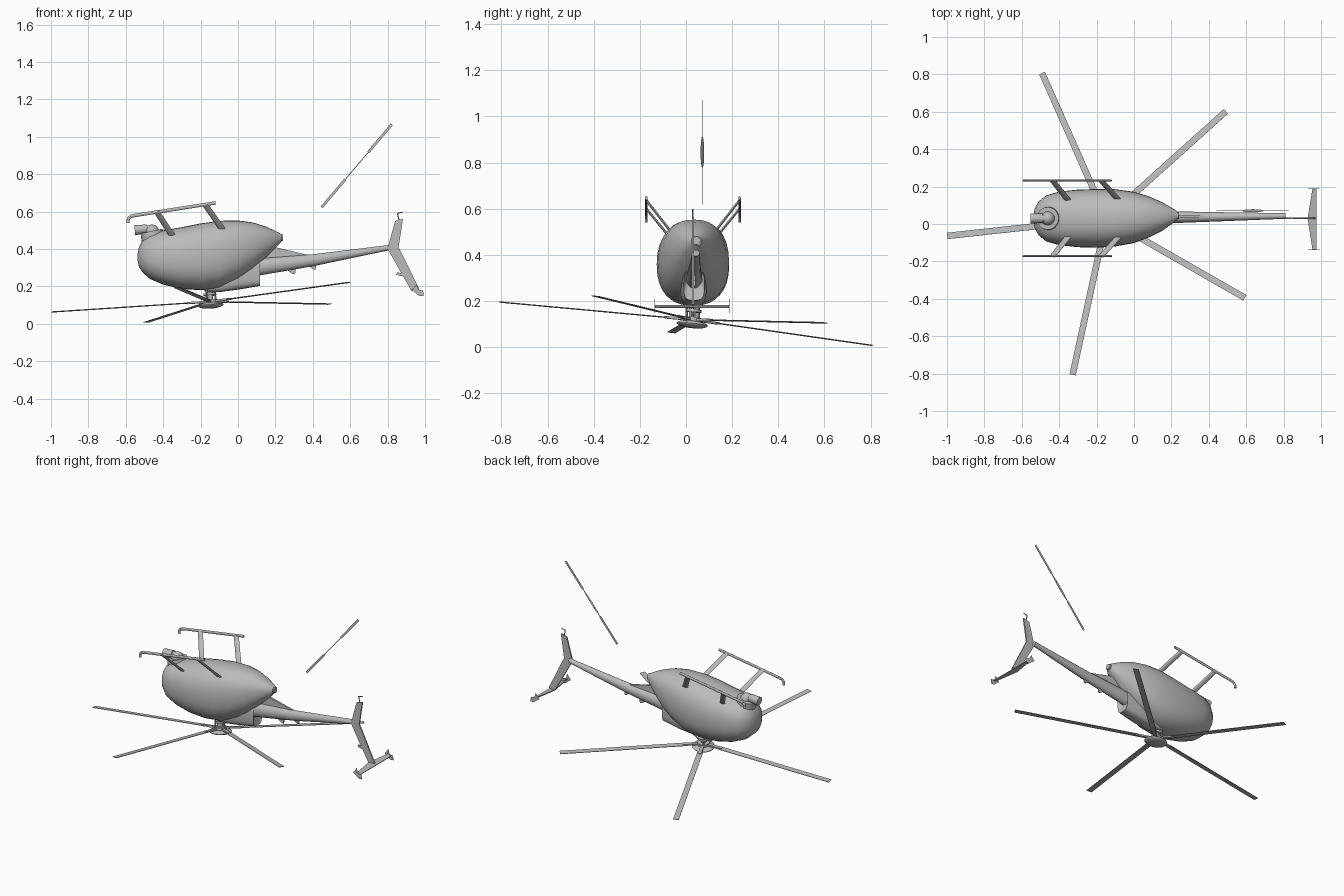
import bpy, bmesh, math
from mathutils import Matrix, Vector

cube = bpy.data.objects.get("Cube")
if cube:
    bpy.data.objects.remove(cube, do_unlink=True)

grey = bpy.data.materials.new("plain grey")
grey.use_nodes = True
grey.diffuse_color = (0.5, 0.5, 0.5, 1)
grey.node_tree.nodes["Principled BSDF"].inputs["Base Color"].default_value = (0.5, 0.5, 0.5, 1)

MID = 0.03  # centre line of the airframe in y


def finish(name, bm, smooth=True):
    bmesh.ops.recalc_face_normals(bm, faces=bm.faces)
    mesh = bpy.data.meshes.new(name)
    bm.to_mesh(mesh)
    bm.free()
    obj = bpy.data.objects.new(name, mesh)
    bpy.context.collection.objects.link(obj)
    mesh.materials.append(grey)
    if smooth:
        bpy.ops.object.select_all(action='DESELECT')
        obj.select_set(True)
        bpy.context.view_layer.objects.active = obj
        bpy.ops.object.shade_smooth_by_angle(angle=math.radians(35))


def loft(name, sections, power=2.0, sides=24):
    """Skin superellipse sections given as (x, y, z_top, z_bottom, half_width)."""
    bm = bmesh.new()
    rings = []
    for x, y, top, bottom, half in sections:
        ring = []
        for i in range(sides):
            a = math.tau * i / sides
            c, s = math.cos(a), math.sin(a)
            u = math.copysign(abs(c) ** (2 / power), c)
            v = math.copysign(abs(s) ** (2 / power), s)
            ring.append(bm.verts.new((x, y + half * u, (top + bottom) / 2 + (top - bottom) / 2 * v)))
        rings.append(ring)
    for p, q in zip(rings, rings[1:]):
        for i in range(sides):
            j = (i + 1) % sides
            bm.faces.new((p[i], p[j], q[j], q[i]))
    bm.faces.new(rings[0])
    bm.faces.new(rings[-1])
    finish(name, bm)


def plate(name, outline, y, thick):
    """Extrude an (x, z) outline sideways."""
    bm = bmesh.new()
    face = bm.faces.new([bm.verts.new((x, y - thick / 2, z)) for x, z in outline])
    out = bmesh.ops.extrude_face_region(bm, geom=[face])
    bmesh.ops.translate(bm, vec=(0, thick, 0),
                        verts=[v for v in out["geom"] if isinstance(v, bmesh.types.BMVert)])
    finish(name, bm, False)


def rod(name, a, b, r1, r2=None, sides=12, squash=1.0):
    """Tapered cylinder between two points; squash thins it across the x direction."""
    a, b = Vector(a), Vector(b)
    d = b - a
    along = d.normalized()
    side = along.cross(Vector((1, 0, 0))).normalized()
    turn = Matrix((side.cross(along), side, along)).transposed().to_4x4()
    bm = bmesh.new()
    bmesh.ops.create_cone(bm, cap_ends=True, segments=sides, radius1=r1,
                          radius2=r1 if r2 is None else r2, depth=d.length,
                          matrix=Matrix.Translation((a + b) / 2) @ turn @ Matrix.Diagonal((1, squash, 1, 1)))
    finish(name, bm)


def block(name, size, matrix):
    bm = bmesh.new()
    bmesh.ops.create_cube(bm, size=1, matrix=matrix @ Matrix.Diagonal((*size, 1)))
    finish(name, bm, False)


def ball(name, size, matrix):
    bm = bmesh.new()
    bmesh.ops.create_uvsphere(bm, u_segments=20, v_segments=12, radius=1,
                              matrix=matrix @ Matrix.Diagonal((*size, 1)))
    finish(name, bm)


# Egg shaped cabin
loft("fuselage", [
    (-.537, MID, .375, .34, .02), (-.53, MID, .41, .305, .055), (-.51, MID, .447, .275, .09),
    (-.47, MID, .478, .24, .123), (-.4, MID, .5, .21, .143), (-.3, MID, .517, .187, .154),
    (-.2, MID, .537, .18, .157), (-.1, .033, .551, .19, .153), (0, .035, .553, .236, .137),
    (.08, .038, .542, .29, .11), (.15, .04, .52, .355, .077), (.2, .043, .497, .405, .045),
    (.232, .045, .48, .44, .022)], power=2.35, sides=32)
rod("exhaust_pipe", (.2, .045, .46), (.24, .045, .462), .018)

# Engine fairing, boom and spine
loft("engine_fairing", [
    (-.18, MID, .3, .172, .03), (-.1, MID, .32, .17, .05), (0, .033, .36, .183, .056),
    (.118, .035, .34, .203, .045), (.1, .035, .33, .265, .035)], power=3.5)
loft("tail_boom", [
    (.02, .033, .335, .235, .036), (.12, .035, .35, .26, .034),
    (.4, .038, .372, .308, .026), (.81, .043, .422, .394, .015)])
plate("spine_fillet", [(.1, .45), (.2, .41), (.41, .36), (.4, .345), (.1, .32)], .04, .012)
for i, (x, z) in enumerate([(.26, .29), (.37, .315)]):
    plate(f"boom_antenna_{i + 1}", [(x, z), (x + .05, z + .01), (x + .045, z - .025), (x + .03, z - .022)], .037, .008)

# Tail surfaces
plate("small_fin", [(.8, .405), (.84, .55), (.882, .562), (.858, .405)], MID, .009)
plate("large_fin", [(.795, .41), (.858, .412), (.97, .185), (.925, .18)], MID, .009)
plate("fin_bracket", [(.85, .275), (.888, .27), (.875, .255), (.845, .263)], MID, .008)
rod("tail_guard_post", (.862, MID, .55), (.852, MID, .592), .003, sides=8)
rod("tail_guard_bar", (.85, MID, .59), (.88, MID, .597), .003, sides=8)
bm = bmesh.new()
rows = []
for y, x0, x1 in [(-.135, .954, .976), (MID, .928, .976), (.187, .954, .976)]:
    rows.append([bm.verts.new(p) for p in
                 [(x0, y, .183), (x1, y, .174), (x1, y, .17), (x0, y, .176)]])
for p, q in zip(rows, rows[1:]):
    for i in range(4):
        bm.faces.new((p[i], p[i - 1], q[i - 1], q[i]))
bm.faces.new(rows[0])
bm.faces.new(rows[2])
finish("stabiliser", bm, False)
for side, y in (("right", -.137), ("left", .189)):
    plate(f"{side}_end_plate", [(.93, .18), (.955, .212), (.965, .183), (.99, .178), (.992, .15), (.972, .148)], y, .002)

# Skids with struts
for side, s in (("left", 1), ("right", -1)):
    y = MID + s * .202
    path = [(-.588, .54), (-.588, .56), (-.575, .574), (-.55, .58), (-.12, .647)]
    for i, (p, q) in enumerate(zip(path, path[1:])):
        rod(f"{side}_skid_{i + 1}", (p[0], y, p[1]), (q[0], y, q[1]), .009, squash=.6)
    for part, a, b in (("front", (-.435, .6), (-.35, .47)), ("rear", (-.175, .637), (-.08, .5))):
        rod(f"{side}_{part}_strut", (a[0], y, a[1]), (b[0], MID + s * .095, b[1]), .016, .017, squash=.33)

# Nose sensor turret
rod("turret_ring", (-.452, MID, .45), (-.462, MID, .496), .064, .06, sides=20)
ball("turret_ball", (.037, .037, .037), Matrix.Translation((-.46, MID, .494)))
rod("turret_barrel", (-.552, MID, .501), (-.488, MID, .507), .027, .025, sides=14)
rod("turret_neck", (-.5, MID, .506), (-.45, MID, .508), .02, sides=14)

# Main rotor, on a tilted disc
hub = Matrix.Translation((-.147, .029, .119)) @ \
    Vector((0, 0, 1)).rotation_difference(Vector((-.077, .1085, 1))).to_matrix().to_4x4()
rod("mast", (-.155, .03, .25), (-.147, .029, .1), .016)
for i in range(3):
    a = math.tau * i / 3
    c, s = math.cos(a) * .03, math.sin(a) * .03
    rod(f"control_link_{i + 1}", (-.154 + c, .03 + s, .19), (-.15 + c, .029 + s, .125), .005, sides=8)
rod("swash_plate", hub @ Vector((0, 0, .033)), hub @ Vector((0, 0, .045)), .034)
rod("rotor_hub", hub @ Vector((0, 0, -.01)), hub @ Vector((0, 0, .01)), .038)
ball("hub_dome", (.068, .068, .016), hub @ Matrix.Translation((0, 0, -.02)))
for i in range(5):
    arm = hub @ Matrix.Rotation(math.radians(42 + 72 * i), 4, 'Z')
    block(f"blade_grip_{i + 1}", (.11, .02, .01), arm @ Matrix.Translation((.07, 0, 0)))
    block(f"main_blade_{i + 1}", (.753, .034, .003), arm @ Matrix.Translation((.4815, 0, 0)))

# Tail rotor: two slim blades joined by a tapered flat strap
start, end = Vector((.447, .071, .623)), Vector((.822, .071, 1.066))
axis = (end - start).normalized()
spin = Matrix.Translation((start + end) / 2) @ Matrix.Rotation(-math.atan2(axis.z, axis.x), 4, 'Y')
half = (end - start).length / 2
for i, s in enumerate((-1, 1)):
    block(f"tail_blade_{i + 1}", (.195, .002, .014), spin @ Matrix.Translation((s * (half - .0975), 0, 0)))
    block(f"tail_blade_root_{i + 1}", (.1, .002, .004), spin @ Matrix.Translation((s * .065, 0, 0)))
ball("tail_rotor_strap", (.09, .008, .002), spin)
